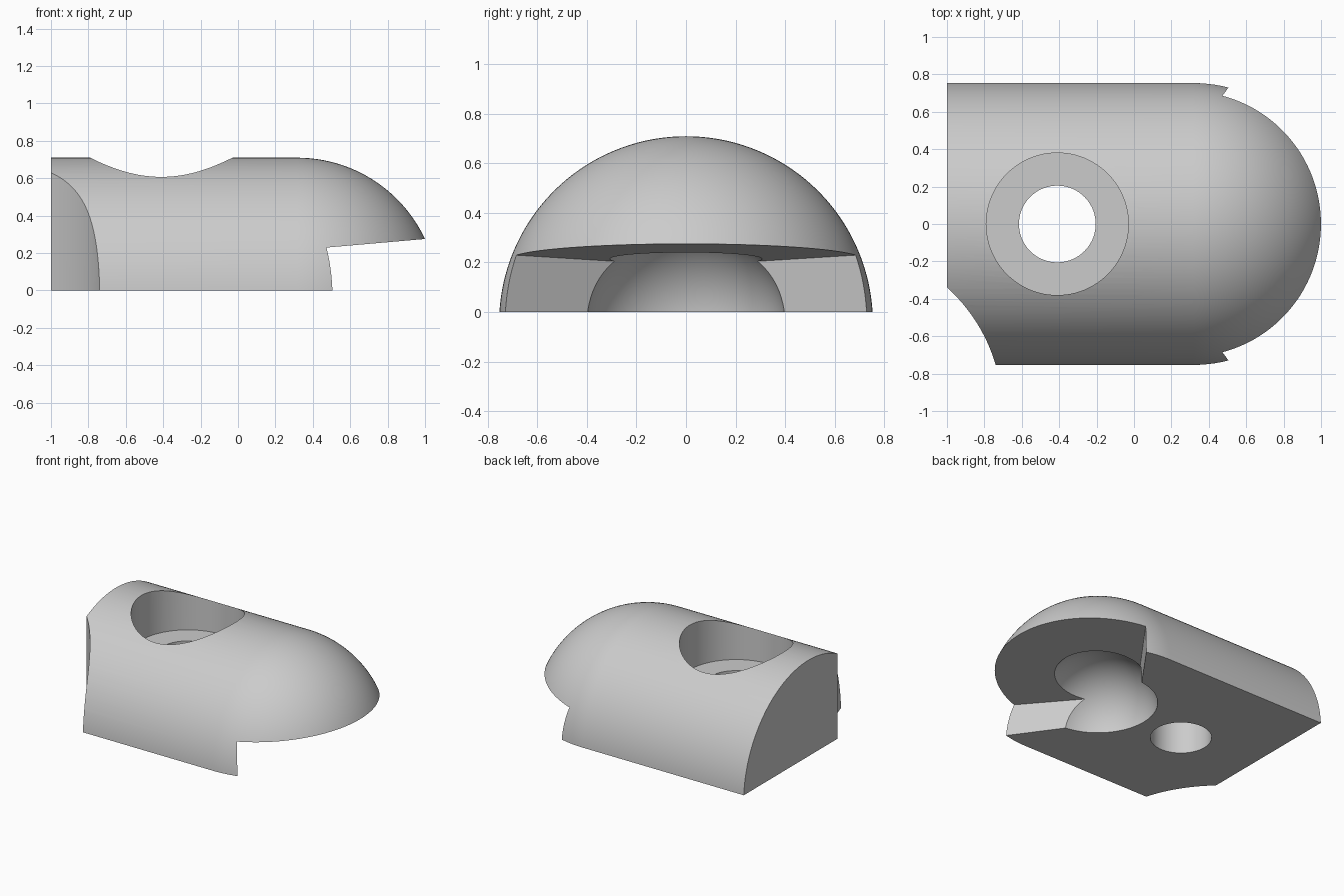
import bpy, bmesh
from math import sin, cos, pi, radians
from mathutils import Vector, Matrix

if "Cube" in bpy.data.objects:
    bpy.data.objects.remove(bpy.data.objects["Cube"], do_unlink=True)

R = 0.755            # outer radius of the domed body
AXIS_Z = -0.045      # the body's axis lies just below the base
DOME_X = 0.316       # centre of the dome and of the ball socket

grey = bpy.data.materials.new("plain grey")
grey.use_nodes = True
grey.diffuse_color = (0.6, 0.6, 0.6, 1)
grey.node_tree.nodes["Principled BSDF"].inputs["Base Color"].default_value = (0.6, 0.6, 0.6, 1)


def make_object(name, bm):
    bmesh.ops.recalc_face_normals(bm, faces=bm.faces[:])
    mesh = bpy.data.meshes.new(name)
    bm.to_mesh(mesh)
    bm.free()
    obj = bpy.data.objects.new(name, mesh)
    obj.data.materials.append(grey)
    bpy.context.collection.objects.link(obj)
    return obj


def prism(name, outline, bottom, top):
    """Vertical prism over an outline; top(x) gives the upper height."""
    bm = bmesh.new()
    low = [bm.verts.new((x, y, bottom)) for x, y in outline]
    high = [bm.verts.new((x, y, top(x))) for x, y in outline]
    bm.faces.new(low)
    bm.faces.new(high)
    for i in range(len(low)):
        j = (i + 1) % len(low)
        bm.faces.new((low[i], low[j], high[j], high[i]))
    return make_object(name, bm)


def cylinder(name, x, y, radius, bottom, top, sides=96):
    ring = [(x + radius * cos(2 * pi * i / sides), y + radius * sin(2 * pi * i / sides))
            for i in range(sides)]
    return prism(name, ring, bottom, lambda _: top)


def combine(target, tool, operation):
    mod = target.modifiers.new(tool.name, "BOOLEAN")
    mod.object = tool
    mod.operation = operation
    mod.solver = "EXACT"
    bpy.context.view_layer.objects.active = target
    bpy.ops.object.modifier_apply(modifier=mod.name)
    bpy.data.objects.remove(tool, do_unlink=True)


# Body: cylinder with a round nose, lathed about its long axis
bm = bmesh.new()
steps = 40
profile = [(-1, 0), (-1, R)]
profile += [(DOME_X + R * sin(pi / 2 * i / steps), R * cos(pi / 2 * i / steps))
            for i in range(steps + 1)]
verts = [bm.verts.new((x, 0, AXIS_Z + r)) for x, r in profile]
edges = [bm.edges.new(pair) for pair in zip(verts, verts[1:])]
bmesh.ops.spin(bm, geom=verts + edges, cent=(0, 0, AXIS_Z), axis=(1, 0, 0),
               angle=2 * pi, steps=144, use_merge=True)
bmesh.ops.remove_doubles(bm, verts=bm.verts[:], dist=1e-5)
body = make_object("domed_body", bm)

# Flat base
slab = prism("base_block", [(-2, -2), (2, -2), (2, 2), (-2, 2)], 0, lambda _: 2)
combine(body, slab, "INTERSECT")

# Wedge mouth under the nose, with a slightly rising ceiling
SLOPE, APEX = 1.39, -0.02
outline = [(x, side * SLOPE * (x - APEX))
           for x, side in ((0.05, -1), (1.3, -1), (1.3, 1), (0.05, 1))]
mouth = prism("mouth_cutter", outline, -0.3, lambda x: 0.23 + 0.087 * (x - 0.478))
combine(body, mouth, "DIFFERENCE")

# Ball socket, concentric with the dome
bm = bmesh.new()
bmesh.ops.create_uvsphere(bm, u_segments=96, v_segments=48, radius=0.403,
                          matrix=Matrix.Translation(Vector((DOME_X, 0, AXIS_Z))))
combine(body, make_object("socket_cutter", bm), "DIFFERENCE")

# Counterbored bolt hole
combine(body, cylinder("counterbore_cutter", -0.41, 0, 0.38, 0.38, 1.2), "DIFFERENCE")
combine(body, cylinder("bolt_hole_cutter", -0.41, 0, 0.205, -0.3, 0.6), "DIFFERENCE")

# Curved relief at one rear corner
combine(body, cylinder("corner_cutter", -1.603, -1.007, 0.9, -0.3, 1.2, 200), "DIFFERENCE")

# One material, smooth curves with crisp edges
body.data.materials.clear()
body.data.materials.append(grey)
for poly in body.data.polygons:
    poly.material_index = 0
bpy.ops.object.select_all(action="DESELECT")
body.select_set(True)
bpy.context.view_layer.objects.active = body
bpy.ops.object.shade_smooth_by_angle(angle=radians(25))
